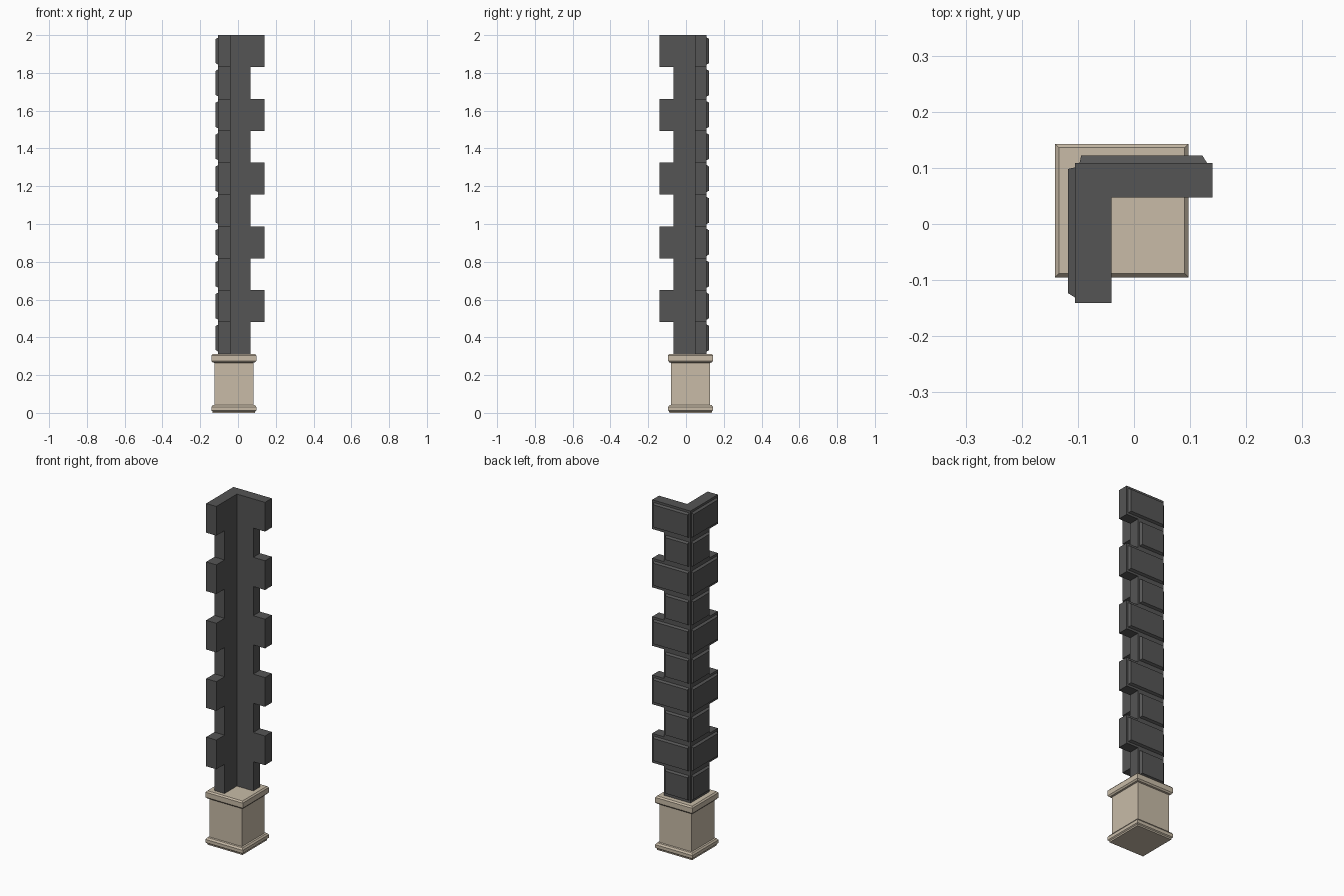
import bpy, bmesh

if "Cube" in bpy.data.objects:
    bpy.data.objects.remove(bpy.data.objects["Cube"])


def material(name, rgb):
    m = bpy.data.materials.new(name)
    m.diffuse_color = (*rgb, 1)
    m.use_nodes = True
    m.node_tree.nodes["Principled BSDF"].inputs["Base Color"].default_value = m.diffuse_color
    return m


STONE = material("tan_stone", (0.58, 0.50, 0.39))
DARK = material("dark_stone", (0.09, 0.09, 0.09))


def loft(name, rings, mat):
    """Skin a stack of equal-length point loops and cap both ends."""
    bm = bmesh.new()
    loops = [[bm.verts.new(p) for p in r] for r in rings]
    n = len(rings[0])
    for a, b in zip(loops, loops[1:]):
        for i in range(n):
            j = (i + 1) % n
            bm.faces.new((a[i], a[j], b[j], b[i]))
    bm.faces.new(loops[0][::-1])
    bm.faces.new(loops[-1])
    bmesh.ops.recalc_face_normals(bm, faces=bm.faces)
    me = bpy.data.meshes.new(name)
    bm.to_mesh(me)
    bm.free()
    ob = bpy.data.objects.new(name, me)
    me.materials.append(mat)
    bpy.context.collection.objects.link(ob)
    return ob


# Square pedestal with moulded foot and cap: (half width, height)
CX, CY = -0.022, 0.024
profile = [(0.112, 0), (0.113, 0.008), (0.119, 0.013), (0.119, 0.031),
           (0.112, 0.041), (0.1035, 0.043), (0.1035, 0.265), (0.112, 0.267),
           (0.119, 0.275), (0.119, 0.304), (0.112, 0.312)]
loft("pedestal", [[(CX + sx * h, CY + sy * h, z) for sx, sy in
                   ((-1, -1), (1, -1), (1, 1), (-1, 1))] for h, z in profile], STONE)

# Alternating short and long corner blocks with raised bevelled panels
X0, Y1 = -0.105, 0.109      # outer faces
XI, YI = -0.040, 0.047      # inner faces
Z0, COUNT, RAISE = 0.312, 10, 0.013
H = (2 - Z0) / COUNT


def rect(u0, u1, z0, z1):
    return [(u0, z0), (u1, z0), (u1, z1), (u0, z1)]


for i in range(COUNT):
    long = i % 2 == 1
    x1, y0 = (0.140, -0.141) if long else (0.065, -0.066)
    z, zt = Z0 + i * H, Z0 + (i + 1) * H
    outline = [(X0, Y1), (X0, y0), (XI, y0), (XI, YI), (x1, YI), (x1, Y1)]
    loft(f"corner_block_{i}", [[(x, y, k) for x, y in outline] for k in (z, zt)], DARK)

    # Panel footprints: wide at the wall, narrower at the face
    m, b = 0.013, 0.007
    low, high = (z + m, zt - m), (z + m + b, zt - m - b)
    back = [[(u, Y1, v) for u, v in rect(X0 + 0.008, x1 - 0.010, *low)],
            [(u, Y1 + RAISE, v) for u, v in rect(X0 + 0.011, x1 - 0.018, *high)]]
    side = [[(X0, u, v) for u, v in rect(y0 + 0.010, Y1 - 0.008, *low)],
            [(X0 - RAISE, u, v) for u, v in rect(y0 + 0.018, Y1 - 0.011, *high)]]
    loft(f"back_panel_{i}", back, DARK)
    loft(f"side_panel_{i}", side, DARK)
